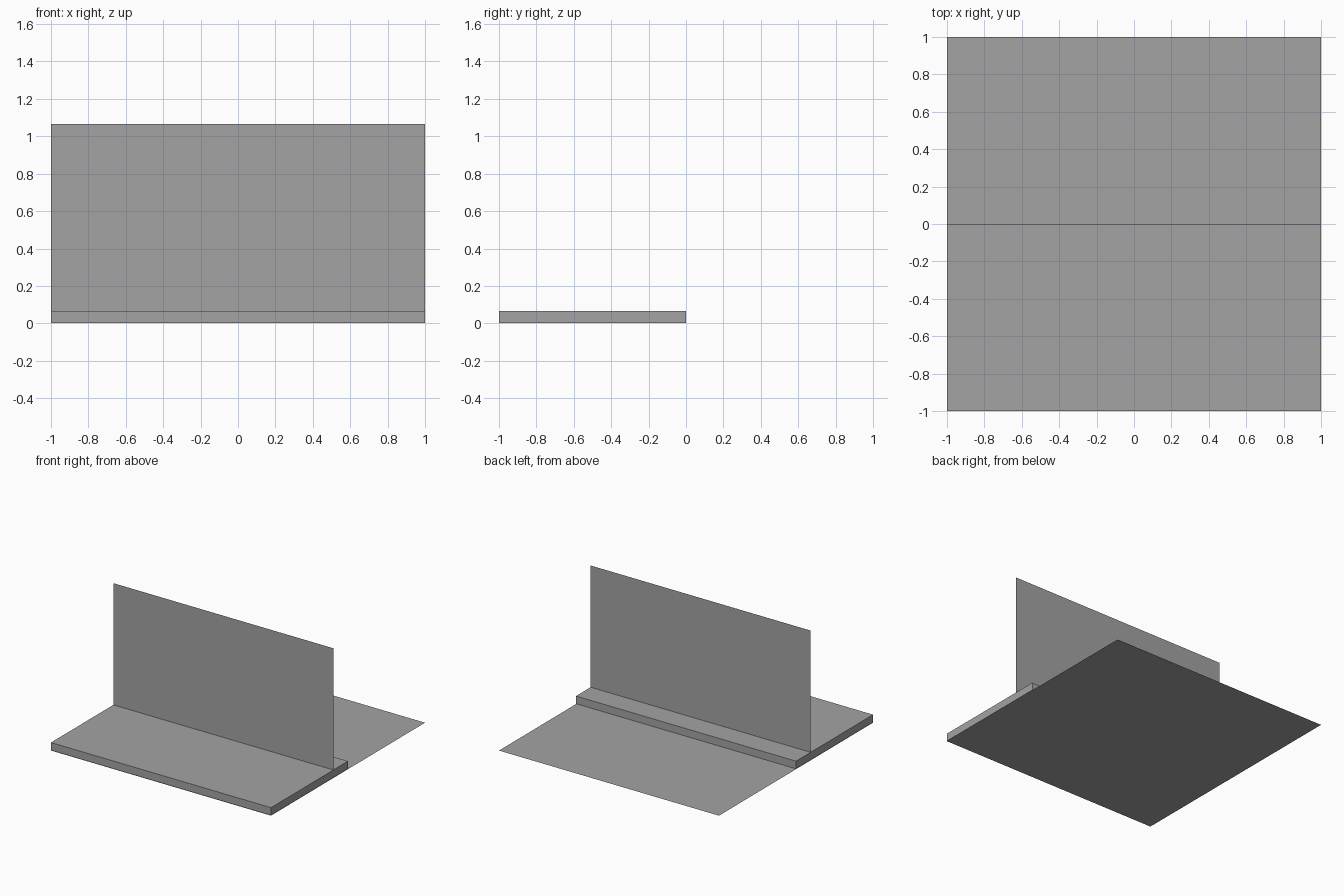
import bpy
import bmesh
from mathutils import Matrix, Vector

cube = bpy.data.objects.get("Cube")
if cube:
    bpy.data.objects.remove(cube, do_unlink=True)

GAP = 0.003          # slab rests just above the ground sheet
SLAB_TOP = 0.066
WALL_Y = -0.19

# One plain grey for everything
GREY = (0.367, 0.367, 0.367, 1.0)
grey = bpy.data.materials.new("plain_grey")
grey.use_nodes = True
grey.diffuse_color = GREY
grey.node_tree.nodes["Principled BSDF"].inputs["Base Color"].default_value = GREY


def add_part(name, bm):
    mesh = bpy.data.meshes.new(name)
    bm.to_mesh(mesh)
    bm.free()
    mesh.materials.append(grey)
    obj = bpy.data.objects.new(name, mesh)
    bpy.context.collection.objects.link(obj)
    return obj


def sheet(name, size, centre, rotation=Matrix()):
    """Single-sided flat rectangle."""
    bm = bmesh.new()
    bmesh.ops.create_grid(bm, x_segments=1, y_segments=1, size=0.5)
    place = Matrix.Translation(centre) @ rotation @ Matrix.Diagonal((*size, 1, 1))
    bm.transform(place)
    return add_part(name, bm)


def box(name, low, high):
    """Closed box between two corners."""
    low, high = Vector(low), Vector(high)
    bm = bmesh.new()
    bmesh.ops.create_cube(bm, size=1)
    bm.transform(Matrix.Translation((low + high) / 2) @ Matrix.Diagonal((*(high - low), 1)))
    return add_part(name, bm)


# Thin ground sheet
sheet("ground_sheet", (2, 2), (0, 0, 0))

# Raised slab on the front half
box("front_slab", (-1, -1, GAP), (1, 0, SLAB_TOP))

# Upright sheet standing on the slab, facing the front
upright = Matrix.Rotation(1.5707963, 4, "X")
sheet("upright_wall", (2, 1), (0, WALL_Y, SLAB_TOP + 0.5), upright)
